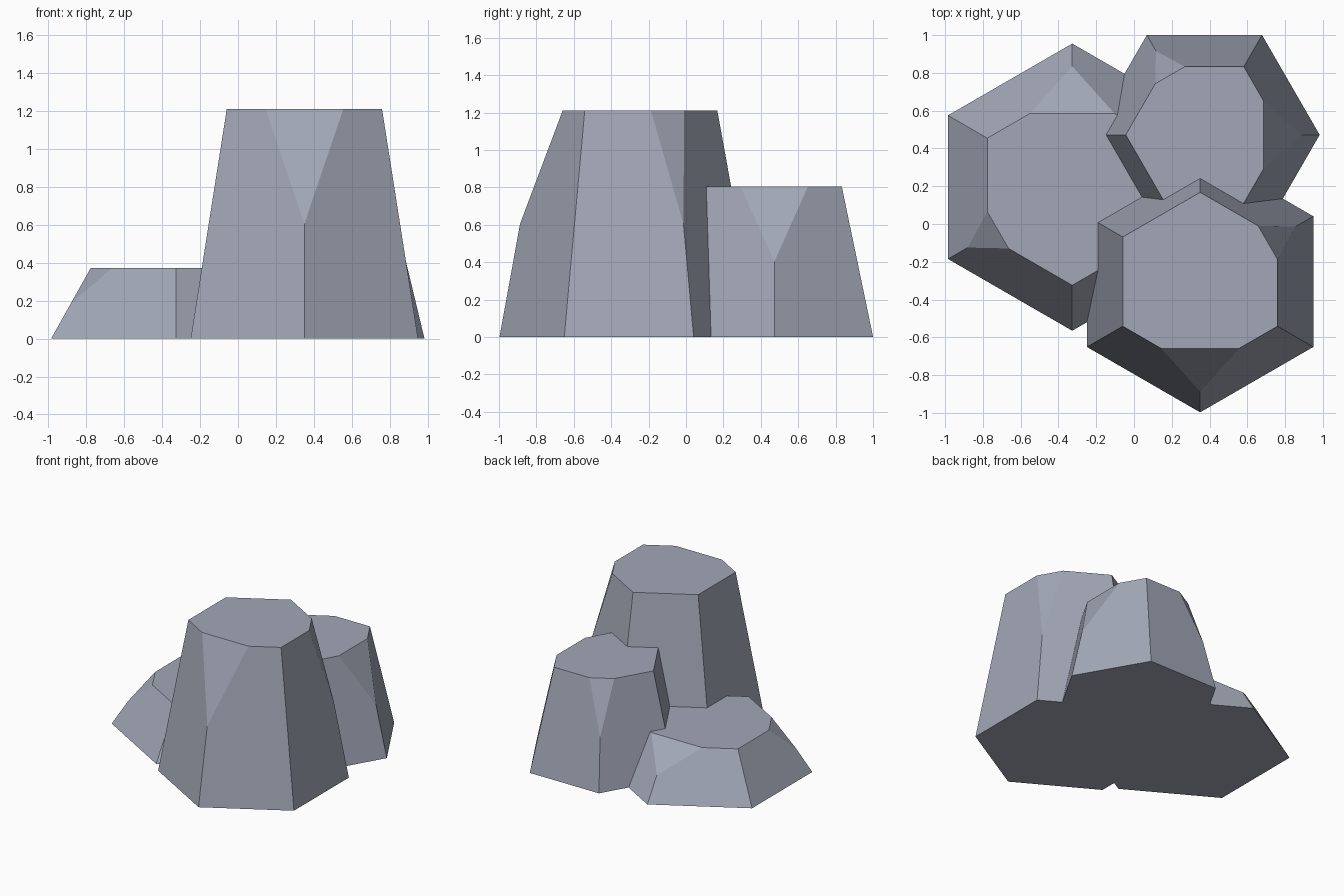
import bpy
import bmesh
from math import radians
from mathutils import Matrix, Vector

cube = bpy.data.objects.get("Cube")
if cube:
    bpy.data.objects.remove(cube, do_unlink=True)

SIDES = 6
TAPER = 0.683  # top radius relative to base radius

stone = bpy.data.materials.new("blue_grey_stone")
stone.use_nodes = True
color = (0.36, 0.39, 0.47, 1)
stone.diffuse_color = color
bsdf = next(n for n in stone.node_tree.nodes if n.type == "BSDF_PRINCIPLED")
bsdf.inputs["Base Color"].default_value = color
bsdf.inputs["Roughness"].default_value = 0.9


def rock(name, center, radius, height, turn):
    """Tapered hexagonal rock with one wide and one narrow chipped corner."""
    def ring(r, z):
        return [Matrix.Rotation(radians(turn + 60 * i), 3, "Z") @ Vector((r, 0, z))
                for i in range(SIDES)]

    base, top = ring(radius, 0), ring(radius * TAPER, height)
    chips = {0: 0.5, 2: 0.25}  # corner index: share of each top edge removed
    points = list(base)
    for i, corner in enumerate(top):
        if i in chips:
            points += [corner.lerp(top[i - 1], chips[i]),
                       corner.lerp(top[(i + 1) % SIDES], chips[i]),
                       corner.lerp(base[i], 0.5)]
        else:
            points.append(corner)

    bm = bmesh.new()
    for p in points:
        bm.verts.new(p)
    bmesh.ops.convex_hull(bm, input=bm.verts)
    # Merge the hull triangles into clean flat facets
    bmesh.ops.dissolve_limit(bm, angle_limit=radians(1), verts=bm.verts, edges=bm.edges)
    bmesh.ops.recalc_face_normals(bm, faces=bm.faces)
    mesh = bpy.data.meshes.new(name)
    bm.to_mesh(mesh)
    bm.free()
    mesh.materials.append(stone)
    obj = bpy.data.objects.new(name, mesh)
    obj.location = (*center, 0)
    bpy.context.collection.objects.link(obj)
    return obj


rock("tall_front_rock", (0.35, -0.305), 0.692, 1.21, -90)
rock("middle_back_rock", (0.373, 0.472), 0.61, 0.805, 0)
rock("low_side_rock", (-0.327, 0.195), 0.76, 0.372, 90)
